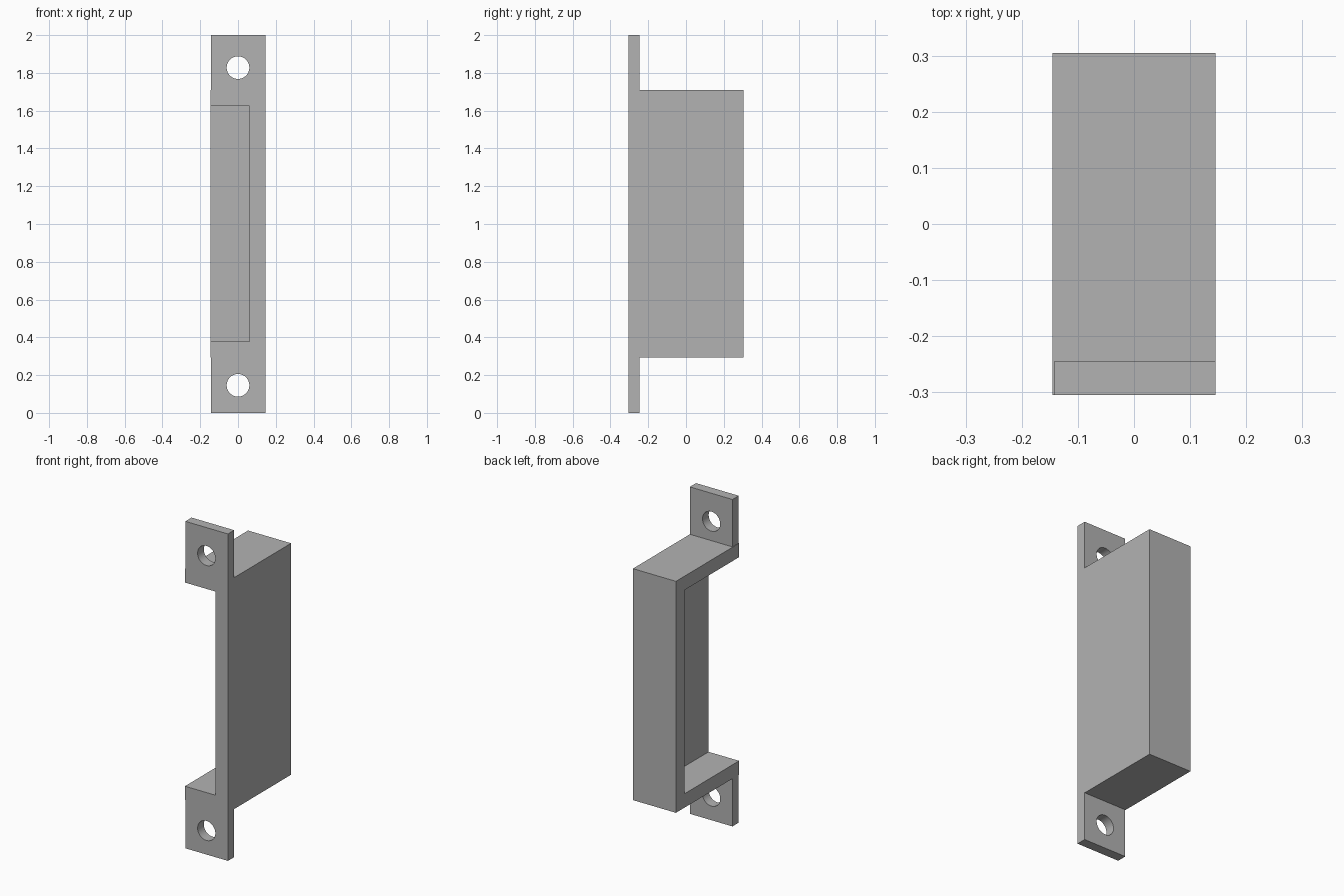
import bpy
from math import radians

cube = bpy.data.objects.get("Cube")
if cube:
    bpy.data.objects.remove(cube, do_unlink=True)

grey = bpy.data.materials.new("plain grey")
grey.use_nodes = True
colour = (0.45, 0.45, 0.45, 1)
grey.diffuse_color = colour
grey.node_tree.nodes["Principled BSDF"].inputs["Base Color"].default_value = colour


def box(name, low, high):
    """Box spanning two opposite corners."""
    centre = [(a + b) / 2 for a, b in zip(low, high)]
    bpy.ops.mesh.primitive_cube_add(size=1, location=centre)
    obj = bpy.context.object
    obj.name = name
    obj.scale = [b - a for a, b in zip(low, high)]
    bpy.ops.object.transform_apply(location=True, rotation=False, scale=True)
    obj.data.materials.append(grey)
    return obj


def cut(obj, cutter):
    """Subtract the cutter, then discard it."""
    mod = obj.modifiers.new("cut", 'BOOLEAN')
    mod.operation = 'DIFFERENCE'
    mod.solver = 'EXACT'
    mod.object = cutter
    bpy.context.view_layer.objects.active = obj
    bpy.ops.object.modifier_apply(modifier=mod.name)
    bpy.data.objects.remove(cutter, do_unlink=True)


side, front, back = 0.1455, -0.305, 0.305
bottom, top, wall = 0.294, 1.71, 0.085

# Housing, hollowed through its front and its -x side
housing = box("housing", (-side, front, bottom), (side, back, top))
cut(housing, box("cavity_cutter", (-side - 0.1, front - 0.1, bottom + wall),
                 (side - wall, back - wall, top - wall)))

# Mounting tabs, each with a screw hole
for name, low, high, hole in (("lower_tab", 0, bottom, 0.146),
                              ("upper_tab", top, 2, 1.828)):
    tab = box(name, (-0.143, front, low), (side, -0.245, high))
    bpy.ops.mesh.primitive_cylinder_add(vertices=48, radius=0.06, depth=0.3,
                                        location=(0, -0.275, hole),
                                        rotation=(radians(90), 0, 0))
    drill = bpy.context.object
    drill.data.materials.append(grey)
    cut(tab, drill)
    bpy.ops.object.select_all(action='DESELECT')
    tab.select_set(True)
    bpy.context.view_layer.objects.active = tab
    bpy.ops.object.shade_smooth_by_angle(angle=radians(30))
